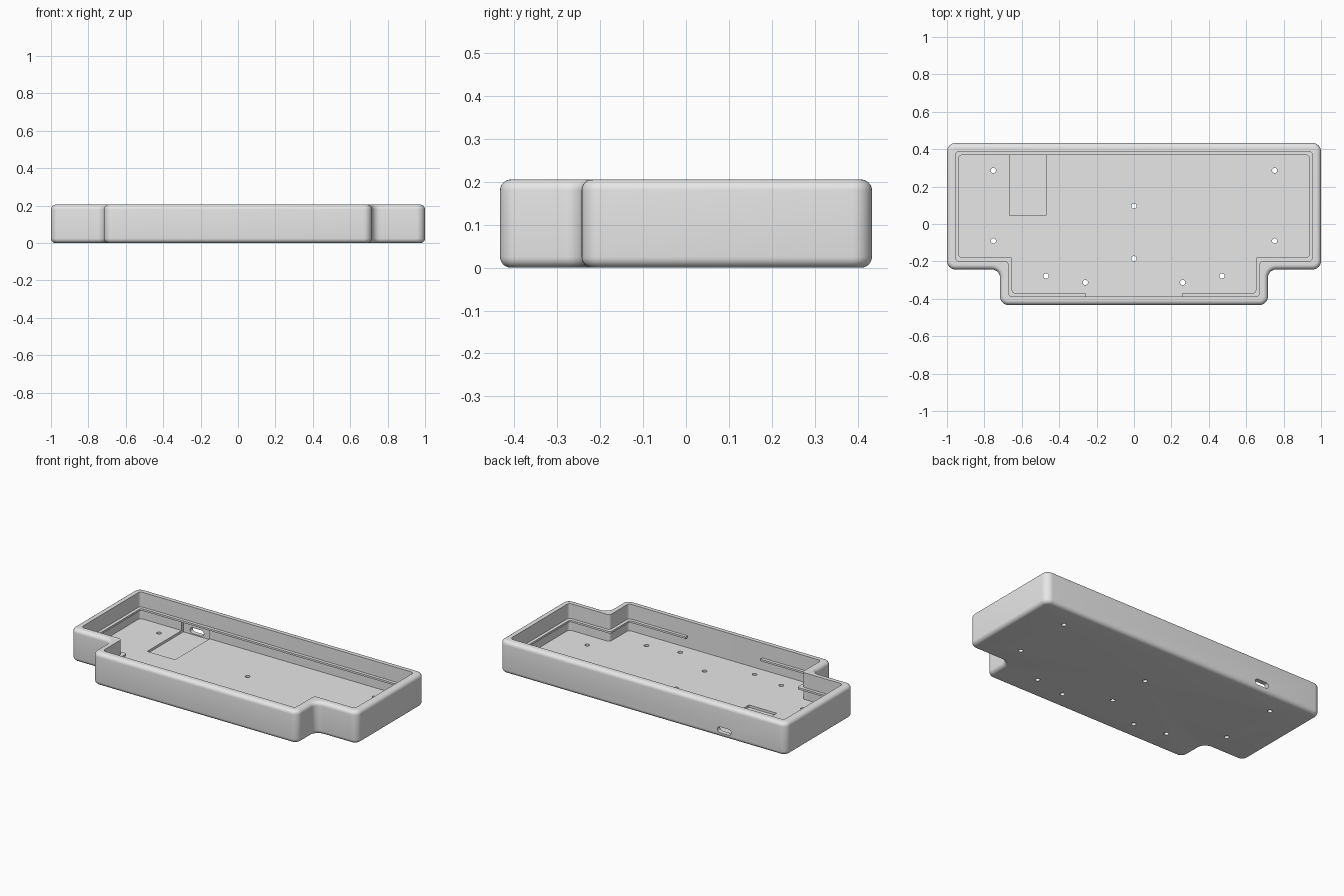
import bpy, bmesh, math
from mathutils import Vector, Matrix

if "Cube" in bpy.data.objects:
    bpy.data.objects.remove(bpy.data.objects["Cube"])

HALF_X, HALF_Y, HEIGHT = 1.0, 0.433, 0.205
STEP_X, STEP_Y = 0.716, -0.243
WALL, FLOOR, EDGE, CORNER = 0.045, 0.037, 0.025, 0.045

grey = bpy.data.materials.new("plain grey")
grey.use_nodes = True
grey.diffuse_color = (0.8, 0.8, 0.8, 1)
grey.node_tree.nodes["Principled BSDF"].inputs["Base Color"].default_value = (0.8, 0.8, 0.8, 1)


def rounded(corners, radii, steps=8):
    """Round every right-angled corner of a closed outline."""
    points = []
    for i, c in enumerate(corners):
        c, r = Vector(c), radii[i]
        back = (Vector(corners[i - 1]) - c).normalized()
        ahead = (Vector(corners[(i + 1) % len(corners)]) - c).normalized()
        centre = c + r * (back + ahead)
        for k in range(steps + 1):
            a = math.pi / 2 * k / steps
            points.append(centre - r * (ahead * math.cos(a) + back * math.sin(a)))
    return points


def case_outline(inset, convex, concave):
    """Case footprint, moved inward by the inset."""
    x, y, sx, sy = HALF_X - inset, HALF_Y - inset, STEP_X - inset, STEP_Y + inset
    corners = [(-sx, -y), (sx, -y), (sx, sy), (x, sy),
               (x, y), (-x, y), (-x, sy), (-sx, sy)]
    radii = [concave if i in (2, 7) else convex for i in range(8)]
    return rounded(corners, radii)


def loft(name, rings, closed=False):
    """Skin a stack of (outline, height) rings; cap the ends or close the loop."""
    bm = bmesh.new()
    loops = [[bm.verts.new((p.x, p.y, z)) for p in pts] for pts, z in rings]
    pairs = list(zip(loops, loops[1:]))
    if closed:
        pairs.append((loops[-1], loops[0]))
    for a, b in pairs:
        for i in range(len(a)):
            j = (i + 1) % len(a)
            bm.faces.new((a[i], a[j], b[j], b[i]))
    if not closed:
        bm.faces.new(loops[0][::-1])
        bm.faces.new(loops[-1])
    bmesh.ops.recalc_face_normals(bm, faces=bm.faces)
    mesh = bpy.data.meshes.new(name)
    bm.to_mesh(mesh)
    bm.free()
    mesh.materials.append(grey)
    obj = bpy.data.objects.new(name, mesh)
    bpy.context.collection.objects.link(obj)
    return obj


def box(name, x0, x1, y0, y1, z0, z1):
    pts = [Vector(p) for p in ((x0, y0), (x1, y0), (x1, y1), (x0, y1))]
    return loft(name, [(pts, z0), (pts, z1)])


def cut(target, cutter):
    """Subtract the cutter and remove it."""
    cutter.hide_render = True
    mod = target.modifiers.new("cut", 'BOOLEAN')
    mod.operation, mod.solver, mod.object = 'DIFFERENCE', 'EXACT', cutter
    bpy.context.view_layer.objects.active = target
    bpy.ops.object.modifier_apply(modifier=mod.name)
    bpy.data.objects.remove(cutter)


# Tray: rounded outer skin, flat rim, inner wall and floor
rings = []
for top in (False, True):
    for k in range(7):
        a = math.pi / 2 * (k if top else 6 - k) / 6
        d = EDGE * (1 - math.cos(a))
        rise = EDGE * (1 - math.sin(a))
        rings.append((case_outline(d, CORNER - d, CORNER + d),
                      HEIGHT - rise if top else rise))
inner = case_outline(WALL, 0.02, 0.02)
rings += [(inner, HEIGHT), (inner, FLOOR)]
tray = loft("tray", rings)

# Port pocket, sunk in the floor and in the back wall
cut(tray, box("pocket_cutter", -0.665, -0.47, 0.045, 0.405, 0.022, 0.1))

# Port slot through the back wall
w, h = 0.048, 0.018
slot = rounded([(-w, -h), (w, -h), (w, h), (-w, h)], [h * 0.99] * 4)
port = loft("port_cutter", [(slot, -0.1), (slot, 0.1)])
port.data.transform(Matrix.Translation((-0.57, 0.43, 0.047)) @ Matrix.Rotation(math.pi / 2, 4, 'X'))
cut(tray, port)

# Screw holes through the floor
holes = [(0, 0.096), (0, -0.185)]
for side in (-1, 1):
    holes += [(side * x, y) for x, y in
              ((0.752, 0.286), (0.752, -0.09), (0.47, -0.278), (0.26, -0.313))]
for x, y in holes:
    circle = [Vector((x + 0.014 * math.cos(math.tau * k / 20),
                      y + 0.014 * math.sin(math.tau * k / 20))) for k in range(20)]
    cut(tray, loft("hole_cutter", [(circle, -0.1), (circle, 0.09)]))

# Thin support rib around the inner wall, open at the front centre
outer_rib = case_outline(WALL - 0.003, 0.02, 0.02)
inner_rib = case_outline(0.065, 0.012, 0.012)
rib = loft("support_rib", [(outer_rib, 0.1), (inner_rib, 0.1),
                           (inner_rib, 0.112), (outer_rib, 0.112)], closed=True)
cut(rib, box("gap_cutter", -0.26, 0.26, -0.5, -0.3, 0, 0.3))

# Smooth the rounded edges, keep the corners crisp
for obj in (tray, rib):
    bpy.ops.object.select_all(action='DESELECT')
    obj.select_set(True)
    bpy.context.view_layer.objects.active = obj
    bpy.ops.object.shade_smooth_by_angle(angle=math.radians(30))
